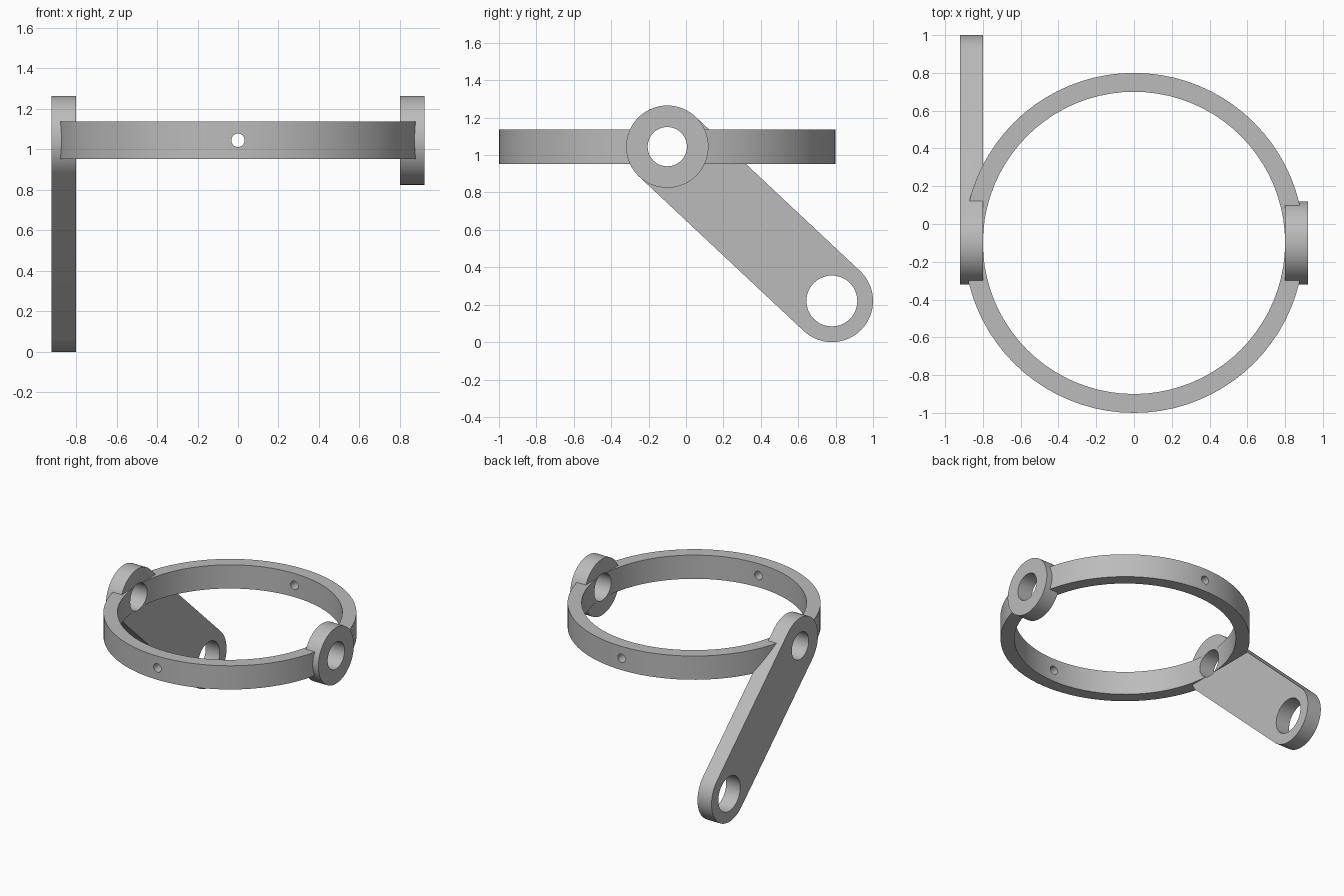
import bpy, bmesh
from math import sin, cos, pi, atan2
from mathutils import Vector

cube = bpy.data.objects.get("Cube")
if cube:
    bpy.data.objects.remove(cube, do_unlink=True)

PIVOT = (-0.1, 1.045)      # y, z of the ring centre and both bosses
TIP = (0.78, 0.22)         # y, z of the arm's far eye
BOSS_R = 0.22

grey = bpy.data.materials.new("plain grey")
grey.use_nodes = True
grey.diffuse_color = (0.5, 0.5, 0.5, 1)
grey.node_tree.nodes["Principled BSDF"].inputs["Base Color"].default_value = (0.5, 0.5, 0.5, 1)


def arc(centre, radius, start, sweep, steps):
    return [(centre[0] + radius * cos(start + sweep * i / steps),
             centre[1] + radius * sin(start + sweep * i / steps)) for i in range(steps + 1)]


def circle(centre, radius, steps=64):
    return arc(centre, radius, 0, 2 * pi, steps)[:-1]


def prism(name, outline, low, high, axis):
    """Extrude a closed outline along an axis from low to high."""
    place = {"x": lambda a, b, h: (h, a, b),
             "y": lambda a, b, h: (a, h, b),
             "z": lambda a, b, h: (a, b, h)}[axis]
    bm = bmesh.new()
    face = bm.faces.new([bm.verts.new(place(a, b, low)) for a, b in outline])
    made = bmesh.ops.extrude_face_region(bm, geom=[face])["geom"]
    shift = Vector(place(0, 0, high - low))
    bmesh.ops.translate(bm, vec=shift, verts=[g for g in made if isinstance(g, bmesh.types.BMVert)])
    bmesh.ops.recalc_face_normals(bm, faces=bm.faces)
    mesh = bpy.data.meshes.new(name)
    bm.to_mesh(mesh)
    bm.free()
    obj = bpy.data.objects.new(name, mesh)
    bpy.context.collection.objects.link(obj)
    mesh.materials.append(grey)
    return obj


def combine(target, tool, operation):
    """Apply a boolean and discard the tool."""
    mod = target.modifiers.new(operation.lower(), "BOOLEAN")
    mod.operation = operation
    mod.solver = "EXACT"
    mod.object = tool
    bpy.ops.object.select_all(action="DESELECT")
    bpy.context.view_layer.objects.active = target
    target.select_set(True)
    bpy.ops.object.modifier_apply(modifier=mod.name)
    bpy.data.objects.remove(tool, do_unlink=True)


# Ring
mid = (0, PIVOT[0])
bracket = prism("ring_bracket", circle(mid, 0.9, 80), 0.952, 1.138, "z")
combine(bracket, prism("ring_bore", circle(mid, 0.8, 80), 0.5, 1.5, "z"), "DIFFERENCE")

# Round boss on the left, long arm on the right
combine(bracket, prism("left_boss", circle(PIVOT, BOSS_R), 0.8, 0.922, "x"), "UNION")
slope = atan2(TIP[1] - PIVOT[1], TIP[0] - PIVOT[0])
arm_outline = (arc(TIP, BOSS_R, slope - pi / 2, pi, 32)
               + arc(PIVOT, BOSS_R, slope + pi / 2, pi, 32))
combine(bracket, prism("right_arm", arm_outline, -0.922, -0.8, "x"), "UNION")

# Pivot holes, arm eye, and small screw holes at front and back
for name, outline, axis in (("pivot_hole", circle(PIVOT, 0.105, 48), "x"),
                            ("arm_eye", circle(TIP, 0.136, 48), "x"),
                            ("screw_hole", circle((0, PIVOT[1]), 0.033, 32), "y")):
    combine(bracket, prism(name, outline, -1.5, 1.5, axis), "DIFFERENCE")

bpy.ops.object.shade_smooth_by_angle(angle=pi / 6)
